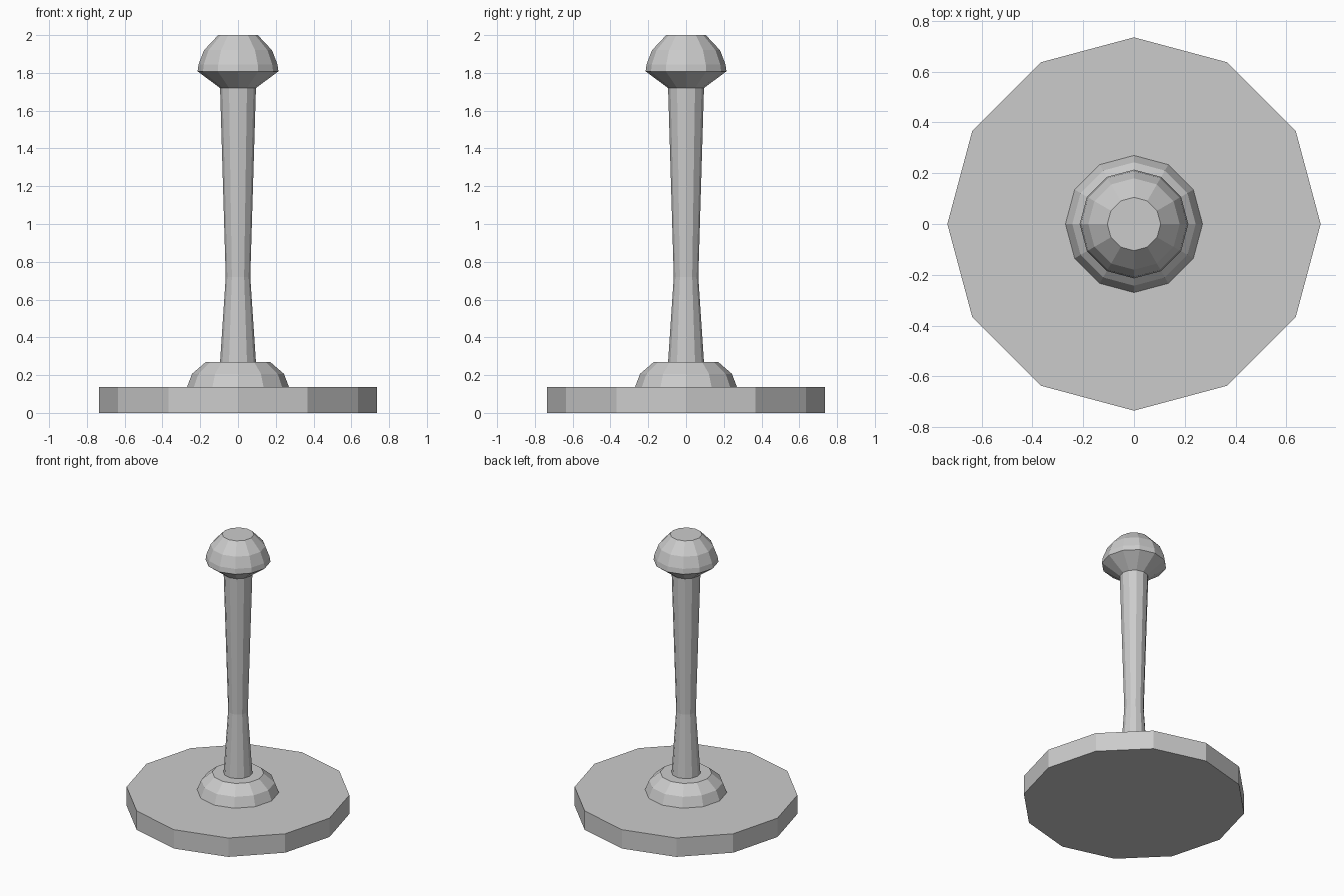
import bpy
import bmesh
from math import cos, sin, tau

if "Cube" in bpy.data.objects:
    bpy.data.objects.remove(bpy.data.objects["Cube"])

SIDES = 12


def lathe(name, profile):
    """Closed, flat-shaded turned part from (radius, height) rings, bottom to top."""
    bm = bmesh.new()
    rings = [[bm.verts.new((r * cos(tau * i / SIDES), r * sin(tau * i / SIDES), z))
              for i in range(SIDES)] for r, z in profile]
    for low, high in zip(rings, rings[1:]):
        for i in range(SIDES):
            j = (i + 1) % SIDES
            bm.faces.new((low[i], low[j], high[j], high[i]))
    bm.faces.new(rings[0][::-1])
    bm.faces.new(rings[-1])
    mesh = bpy.data.meshes.new(name)
    bm.to_mesh(mesh)
    bm.free()
    obj = bpy.data.objects.new(name, mesh)
    bpy.context.collection.objects.link(obj)
    return obj


# Flat round foot
lathe("base", [(0.735, 0), (0.735, 0.137)])

# Domed collar where the post meets the foot
lathe("collar", [(0.27, 0.137), (0.243, 0.207), (0.17, 0.27)])

# Waisted post
lathe("post", [(0.095, 0.27), (0.065, 0.72), (0.095, 1.72)])

# Rounded knob with flat top
lathe("knob", [(0.095, 1.72), (0.214, 1.808), (0.209, 1.845), (0.18, 1.92), (0.105, 2.0)])
